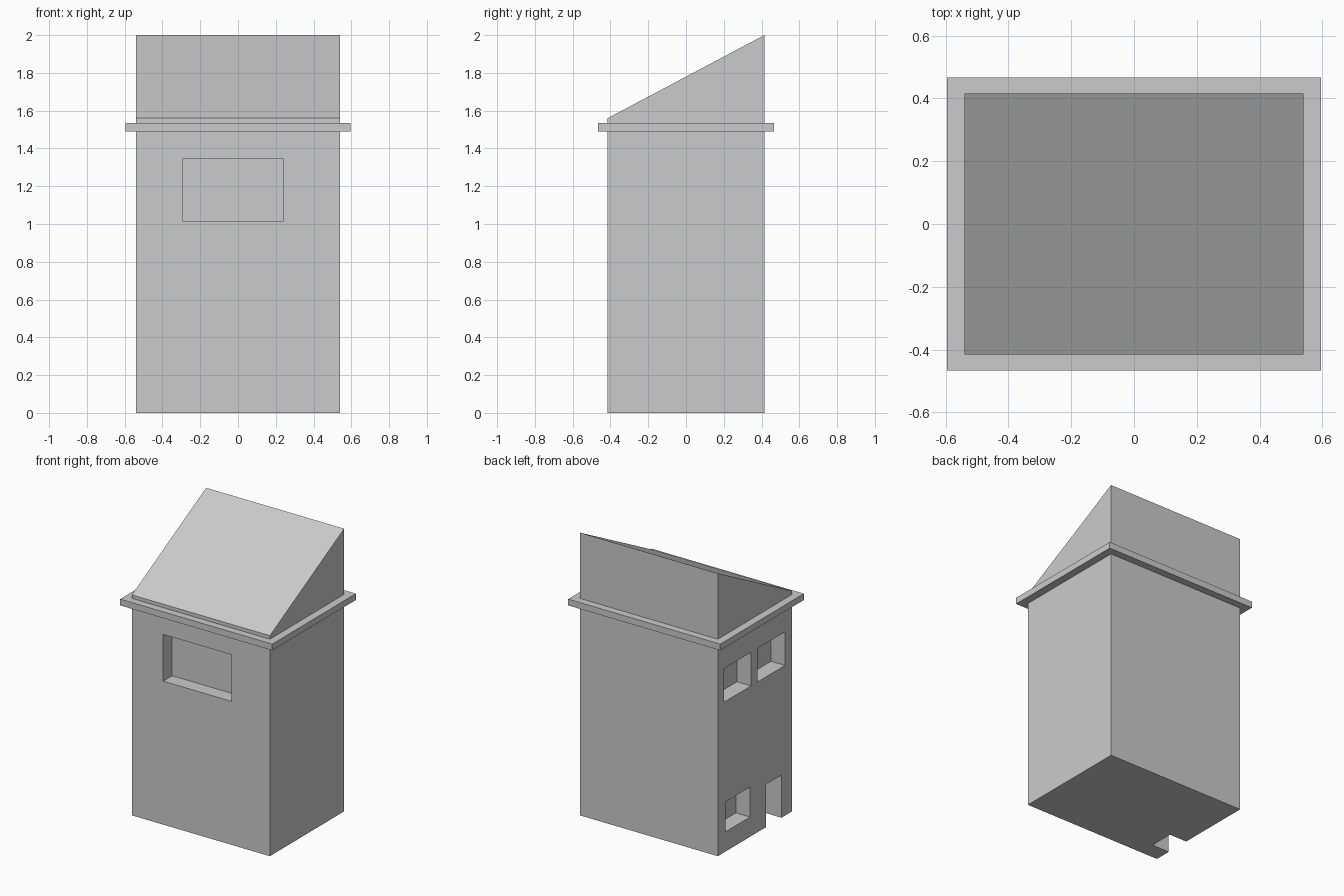
import bpy, bmesh

if "Cube" in bpy.data.objects:
    bpy.data.objects.remove(bpy.data.objects["Cube"])


def prism(name, profile, x0, x1):
    """Extrude a (y, z) profile along x."""
    bm = bmesh.new()
    face = bm.faces.new([bm.verts.new((x0, y, z)) for y, z in profile])
    ext = bmesh.ops.extrude_face_region(bm, geom=[face])
    verts = [v for v in ext["geom"] if isinstance(v, bmesh.types.BMVert)]
    bmesh.ops.translate(bm, verts=verts, vec=(x1 - x0, 0, 0))
    bmesh.ops.recalc_face_normals(bm, faces=bm.faces)
    mesh = bpy.data.meshes.new(name)
    bm.to_mesh(mesh)
    bm.free()
    obj = bpy.data.objects.new(name, mesh)
    bpy.context.collection.objects.link(obj)
    return obj


def box(name, x0, x1, y0, y1, z0, z1):
    return prism(name, [(y0, z0), (y1, z0), (y1, z1), (y0, z1)], x0, x1)


W, D = 0.54, 0.415            # half width and half depth of the walls
EAVE_LOW, EAVE_TOP = 1.49, 1.535

# Main walls
walls = box("walls", -W, W, -D, D, 0, EAVE_LOW)

# Recesses: front window, then two upper windows, lower window and door on the left side
recesses = [
    ("front_window", -0.295, 0.24, -D - 0.1, -D + 0.10, 1.015, 1.345),
    ("upper_window_back", -W - 0.1, -W + 0.11, 0.045, 0.348, 1.063, 1.30),
    ("upper_window_front", -W - 0.1, -W + 0.11, -0.335, -0.028, 1.063, 1.30),
    ("lower_window", -W - 0.1, -W + 0.11, 0.056, 0.331, 0.14, 0.352),
    ("door", -W - 0.1, -W + 0.135, -0.297, -0.123, -0.1, 0.302),
]
bpy.context.view_layer.objects.active = walls
for name, *bounds in recesses:
    cutter = box(name + "_cutter", *bounds)
    cutter.hide_render = True
    mod = walls.modifiers.new(name, "BOOLEAN")
    mod.operation = "DIFFERENCE"
    mod.solver = "EXACT"
    mod.object = cutter
    bpy.ops.object.modifier_apply(modifier=mod.name)
    bpy.data.objects.remove(cutter)

# Projecting eave slab
box("eave_slab", -0.595, 0.595, -0.467, 0.467, EAVE_LOW, EAVE_TOP)

# Single-pitch roof, low at the front and high at the back
prism("pitched_roof", [(-D, EAVE_TOP), (D, EAVE_TOP), (D, 2.0), (-D, 1.56)], -W, W)
